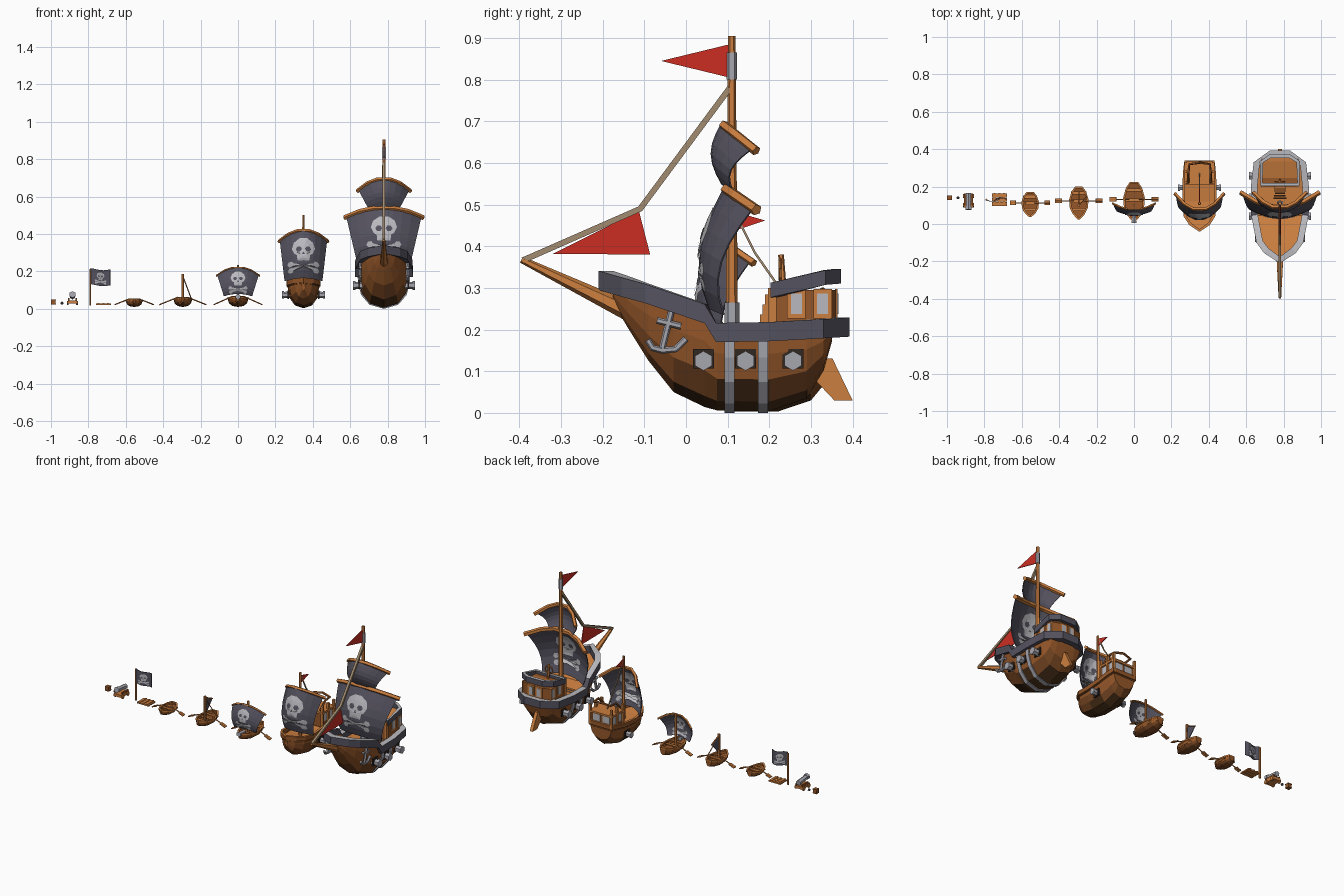
import bpy, bmesh, math
from mathutils import Vector, Matrix

if "Cube" in bpy.data.objects:
    bpy.data.objects.remove(bpy.data.objects["Cube"])
def mat(name, *c):
    m = bpy.data.materials.new(name)
    m.diffuse_color = (*c, 1)
    m.use_nodes = True
    m.node_tree.nodes["Principled BSDF"].inputs["Base Color"].default_value = m.diffuse_color
    return m
HULL, LOWER, KEEL = mat("hull brown", .30, .095, .022), mat("lower hull brown", .18, .06, .016), mat("keel brown", .065, .028, .009)
WOOD, CLOTH = mat("light wood", .60, .21, .05), mat("sail charcoal", .09, .084, .113)
IRON, BONE = mat("iron grey", .38, .38, .43), mat("bone white", .49, .49, .52)
RED, ROPE = mat("flag red", .6, .027, .017), mat("rope tan", .36, .26, .16)
DARK = mat("port black", .03, .02, .015)

def mesh(name, verts, faces, *mats):
    me = bpy.data.meshes.new(name)
    me.from_pydata([tuple(v) for v in verts], [], faces)
    bm = bmesh.new()
    bm.from_mesh(me)
    bmesh.ops.recalc_face_normals(bm, faces=bm.faces)
    bm.to_mesh(me)
    for m in mats:
        me.materials.append(m)
    ob = bpy.data.objects.new(name, me)
    bpy.context.collection.objects.link(ob)
    return ob
def prism(name, pts, vec, m):
    n = len(pts)
    v = [Vector(p) for p in pts]
    v += [p + Vector(vec) for p in v]
    f = [(i, (i+1) % n, n+(i+1) % n, n+i) for i in range(n)]
    return mesh(name, v, f + [list(range(n)), list(range(n, 2*n))], m)
def box(name, c, s, m, tilt=0):
    x, y, z = (k/2 for k in s)
    ob = prism(name, [(-x, -y, -z), (x, -y, -z), (x, y, -z), (-x, y, -z)], (0, 0, s[2]), m)
    ob.data.transform(Matrix.Translation(c) @ Matrix.Rotation(tilt, 4, 'Y'))
def tube(name, pts, r, m, n=6, r2=None):
    pts = [Vector(p) for p in pts]
    k, v, f = len(pts), [], []
    for i, p in enumerate(pts):
        q = (pts[min(i+1, k-1)] - pts[max(i-1, 0)]).to_track_quat('Z', 'Y')
        rad = r + ((r if r2 is None else r2) - r)*i/(k-1)
        v += [p + q @ Vector((rad*math.cos(a), rad*math.sin(a), 0)) for a in [math.tau*(j+.5)/n for j in range(n)]]
    for i in range(k-1):
        f += [(i*n+j, i*n+(j+1) % n, (i+1)*n+(j+1) % n, (i+1)*n+j) for j in range(n)]
    mesh(name, v, f + [list(range(n)), list(range((k-1)*n, k*n))], m)
def hull(name, cx, st, m, low=0, keel=0):
    # lofted sections (y, half width, keel z, top z), darker below two heights
    v, f, n = [], [], 9
    for y, w, zk, zt in st:
        half = [(w*a, zk+(zt-zk)*b) for a, b in [(1, 1), (.98, .72), (.86, .4), (.55, .12)]]
        v += [(cx-x, y, z) for x, z in half] + [(cx, y, zk)] + [(cx+x, y, z) for x, z in half[::-1]]
    for i in range(len(st)-1):
        f += [(i*n+j, i*n+j+1, (i+1)*n+j+1, (i+1)*n+j) for j in range(n-1)]
    ob = mesh(name, v, f + [list(range(n)), list(range(len(v)-n, len(v)))], m, LOWER, KEEL)
    for p in ob.data.polygons:
        p.material_index = int(p.center.z < low) + int(p.center.z < keel)
def band(name, cx, half, t, h, m, top):
    # thick rail following a mirrored outline
    loop = half + [(-x, y, z) for x, y, z in half[::-1] if x > .001]
    n, v, f = len(loop), [], []
    for i, (x, y, z) in enumerate(loop):
        d = (Vector(loop[(i+1) % n][:2]) - Vector(loop[i-1][:2])).normalized()
        ix, iy = cx + x - d.y*t, y + d.x*t
        v += [(cx+x, y, z-h/2), (cx+x, y, z+h/2), (ix, iy, z+h/2), (ix, iy, z-h/2)]
        j = (i+1) % n
        f += [(4*i+k, 4*i+(k+1) % 4, 4*j+(k+1) % 4, 4*j+k) for k in range(4)]
    ob = mesh(name, v, f, m, top)
    for p in ob.data.polygons:
        p.material_index = int(p.normal.z > .75)
def deck(name, cx, half, dz, s, m):
    v = [(cx+k*x*s, y, z+dz) for x, y, z in half for k in (-1, 1)]
    mesh(name, v, [(2*i, 2*i+1, 2*i+3, 2*i+2) for i in range(len(half)-1)], m)
def sheet(name, S, nu, nv):
    v = [S(-1+2*i/nu, j/nv) for j in range(nv+1) for i in range(nu+1)]
    q = [j*(nu+1)+i for j in range(nv) for i in range(nu)]
    mod = mesh(name, v, [(a, a+1, a+nu+2, a+nu+1) for a in q], CLOTH).modifiers.new("thickness", 'SOLIDIFY')
    mod.thickness, mod.offset = .004, 0
def disc(cx, cy, rx, ry, n=6):
    return [(cx+rx*math.cos(math.tau*i/n), cy+ry*math.sin(math.tau*i/n)) for i in range(n)]
def emblem(name, S, v0, su, sv):
    # skull and crossed bones laid on both sides of a cloth
    shapes = [(disc(0, .1, 1, .85, 10), BONE, .005), (disc(-.4, -.05, .27, .25), CLOTH, .007),
              (disc(.4, -.05, .27, .25), CLOTH, .007), ([(0, -.3), (.14, -.55), (-.14, -.55)], CLOTH, .007),
              ([(-.6, -.3), (.6, -.3), (.55, -1.05), (-.55, -1.05)], BONE, .0055)]
    for s in (-1, 1):
        shapes.append(([(-1.2*s, -1.13), (-1.2*s, -1.45), (1.2*s, -2), (1.2*s, -1.68)], BONE, .005))
        shapes += [(disc(s*1.2, z, .3, .27), BONE, .005) for z in (-1.27, -1.87)]
    for pts, m, off in shapes:
        n = len(pts)
        c = (sum(p[0] for p in pts)/n, sum(p[1] for p in pts)/n)
        pts = pts + [((p[0]+c[0])/2, (p[1]+c[1])/2) for p in pts] + [c]
        f = [(i, (i+1) % n, n+(i+1) % n, n+i) for i in range(n)] + [(n+i, n+(i+1) % n, 2*n) for i in range(n)]
        for side in (-1, 1):
            mesh(name, [S(a*su, v0-b*sv) + Vector((0, side*off, 0)) for a, b in pts], f, m)
def sail(name, cx, y0, back, zt, droop, wt, wb, zb, bulge, k, r, skull=None):
    def S(u, v):
        x = u*(wt+(wb-wt)*v)
        return Vector((cx+x, y0+back*(x/wt)**2-bulge*math.sin(math.pi*k*v), zt+(zb-zt)*v-droop*u*u*(1-.7*v)))
    sheet(name, S, 8, 6)
    tube(name+"_yard", [S(u*1.05, 0) for u in (-1, -.6, -.25, .25, .6, 1)], r, WOOD, 5)
    if skull:
        emblem(name+"_skull", S, (zt-skull[1])/(zt-zb), skull[0]*2/(wt+wb), skull[0]/(zt-zb))
def cannon(name, p, d, L, r):
    p, d = Vector(p), Vector(d).normalized()
    tube(name+"_barrel", [p, p+d*L], r, IRON, 6, r*.85)
    tube(name+"_muzzle", [p+d*L*.8, p+d*L], r*1.12, IRON)
def pennant(name, x, pts, m):
    prism(name, [(x-.002, y, z) for y, z in pts], (.004, 0, 0), m)

# crate, ball, gun on carriage
box("crate", (-.987, .14, .036), (.024, .024, .026), HULL)
for z in (.025, .047):
    box("crate_trim", (-.987, .14, z), (.026, .026, .005), HULL)
bpy.ops.mesh.primitive_ico_sphere_add(subdivisions=1, radius=.009, location=(-.941, .14, .03))
bpy.context.object.name = "cannonball"
bpy.context.object.data.materials.append(CLOTH)
box("carriage", (-.885, .125, .037), (.05, .075, .016), WOOD)
for s in (-1, 1):
    box("carriage_cheek", (-.885+s*.02, .13, .05), (.008, .06, .014), HULL)
    for y in (.1, .15):
        tube("carriage_wheel", [(-.885+s*.02, y, .032), (-.885+s*.03, y, .032)], .012, WOOD, 8)
cannon("deck_gun", (-.885, .165, .066), (0, -1, .12), .09, .016)

# flag on pole, plank raft
tube("flag_pole", [(-.79, .13, .018), (-.79, .13, .212)], .006, WOOD)
F = lambda u, v: Vector((-.735+.052*u, .13+.01*math.sin(3*u), .212-.085*v-.006*math.sin(2*u+1)))
sheet("flag_cloth", F, 6, 3)
emblem("flag_skull", F, .38, .4, .25)
for i in range(3):
    box("raft_plank", (-.72, .107+.023*i, .024), (.08, .02, .008), WOOD)
    box("raft_batten", (-.745+.025*i, .13, .028), (.01, .07, .005), WOOD)

# three small boats with oars
def boat(cx, y0, y1, w, zb, zt, reach):
    rows = [(0, .12, .6), (.15, .6, .25), (.35, .93, .05), (.6, 1, 0), (.85, .75, .1), (1, .38, .35)]
    half = [(w*a, y0+(y1-y0)*t, zt+.01*(2*t-1)**2) for t, a, k in rows]
    hull("boat_hull", cx, [(y, x*.93, zb+(zt-zb)*r[2], z) for (x, y, z), r in zip(half, rows)], HULL, zb+.5*(zt-zb))
    band("boat_rim", cx, half, .01, .008, WOOD, WOOD)
    deck("boat_floor", cx, half, -(zt-zb)*.5, .85, HULL)
    for t in (.3, .55, .8):
        box("boat_bench", (cx, y0+(y1-y0)*t, zt-.006), (w*1.6, .017, .005), WOOD)
    y = y0+(y1-y0)*.56
    for s in (-1, 1):
        a, b = Vector((cx+s*w*.5, y, zt+.012)), Vector((cx+s*reach, y, zb+.012))
        tube("oar_shaft", [a, b], .0035, WOOD, 5)
        box("oar_blade", a.lerp(b, .83), ((b-a).length*.36, .024, .005), WOOD, s*math.atan2(a.z-b.z, abs(a.x-b.x)))
boat(-.555, .037, .172, .047, .01, .042, .105)
boat(-.295, .025, .2, .052, .01, .05, .125)
boat(0, .012, .225, .058, .01, .055, .13)
tube("small_mast", [(-.295, .1, .03), (-.295, .1, .187)], .008, WOOD)
pennant("small_sail", -.295, [(.1, .175), (.11, .08), (.168, .145)], CLOTH)
tube("small_boom", [(-.295, .1, .178), (-.294, .172, .145)], .004, WOOD)
tube("small_stay", [(-.295, .1, .175), (-.25, .15, .055)], .003, WOOD, 4)
tube("boat_mast", [(0, .1, .03), (0, .1, .235)], .007, WOOD)
sail("boat_sail", 0, .078, .03, .222, .042, .11, .075, .08, .03, .8, .006, (.038, .165))
cannon("bow_gun", (0, .06, .062), (0, -1, .05), .055, .013)

# medium ship
M = .35
hull("medium_hull", M, [(-.03, .01, .1, .15), (-.005, .045, .055, .145), (.04, .074, .02, .138), (.12, .083, .003, .13),
     (.22, .083, .003, .138), (.3, .078, .03, .155), (.333, .072, .07, .16)], HULL, .085, .04)
mh = [(0, -.042, .155), (.055, -.005, .148), (.084, .04, .14), (.092, .12, .132), (.091, .22, .14), (.086, .3, .156), (.08, .34, .162)]
band("medium_rail", M, mh, .014, .026, HULL, WOOD)
deck("medium_deck", M, mh, -.018, .95, WOOD)
box("medium_cabin", (M, .275, .18), (.135, .1, .09), HULL)
box("medium_upper_deck", (M, .275, .228), (.16, .125, .012), WOOD)
for s in (-1, 1):
    for y in (.222, .28, .333):
        box("medium_post", (M+s*.073, y, .21), (.014, .014, .12), WOOD)
    for y in (.25, .305):
        box("medium_window", (M+s*.068, y, .195), (.006, .04, .052), BONE)
    box("medium_back_window", (M+s*.032, .326, .195), (.05, .006, .052), BONE)
    tube("medium_handrail", [(M+s*.06, .22, .24), (M+s*.06, .27, .285), (M+s*.055, .32, .285), (M, .328, .295)], .007, HULL, 5)
    cannon("medium_gun", (M+s*.06, .195, .075), (s, 0, 0), .055, .018)
    box("medium_port", (M+s*.081, .195, .075), (.008, .045, .045), DARK)
tube("medium_mast", [(M, .11, .1), (M, .11, .502)], .01, WOOD, 6, .007)
sail("medium_sail", M, .075, .08, .42, .055, .125, .1, .165, .05, .8, .01, (.06, .325))
pennant("medium_pennant", M, [(.11, .485), (.11, .435), (.19, .462)], RED)
tube("medium_stay", [(M, .12, .475), (M, .165, .385), (M, .27, .235)], .004, ROPE, 4)

# large ship hull, rail, deck, rudder
B = .78
hull("large_hull", B, [(-.175, .02, .265, .31), (-.14, .06, .205, .295), (-.09, .094, .125, .278), (-.03, .12, .05, .258),
     (.045, .134, .014, .235), (.075, .136, .006, .195), (.2, .136, .004, .195), (.29, .125, .035, .198),
     (.33, .115, .1, .2), (.35, .11, .17, .2)], HULL, .105, .055)
bh = [(0, -.21, .318), (.085, -.155, .302), (.125, -.1, .287), (.153, .045, .238), (.155, .072, .193), (.155, .2, .195),
      (.14, .33, .202), (.055, .392, .206)]
band("large_rail", B, bh, .035, .046, CLOTH, BONE)
deck("large_deck", B, bh, -.012, .9, WOOD)
for y in (.105, .185):
    hull("hull_strap", B, [(y-.012, .141, .0, .185), (y+.012, .141, .0, .185)], IRON)
prism("rudder", [(B-.01, y, z) for y, z in [(.32, .13), (.352, .13), (.4, .03), (.356, .03), (.29, .1)]], (.02, 0, 0), WOOD)

# stern cabin, steps, wheel
prism("large_cabin", [(B+x, y, .19) for x, y in [(-.095, .2), (.095, .2), (.095, .345), (.05, .36), (-.05, .36), (-.095, .345)]],
      (0, 0, .105), HULL)
ch = [(.104, .203, .295), (.108, .335, .325), (.055, .372, .328)]
band("cabin_rail", B, ch, .02, .035, CLOTH, BONE)
deck("cabin_deck", B, ch, -.01, .9, WOOD)
for i in range(4):
    box("deck_grating", (B, .137+.014*i, .188), (.07-.008*i, .007, .008), KEEL)
    box("stair_step", (B, .182+.006*i, .2+.024*i), (.06, .02, .024), WOOD)
tube("wheel_post", [(B, .236, .28), (B, .228, .38)], .007, WOOD)
tube("helm_wheel", [(B+.026*math.cos(i*math.tau/8), .226, .345+.026*math.sin(i*math.tau/8)) for i in range(9)], .004, WOOD, 5)
for s in (-1, 1):
    box("cabin_post", (B+s*.092, .207, .25), (.016, .02, .1), WOOD)
    for y in (.265, .328):
        box("window_frame", (B+s*.096, y, .262), (.006, .044, .07), WOOD)
        box("window_pane", (B+s*.098, y, .262), (.006, .026, .05), BONE)
    box("back_frame", (B+s*.027, .361, .262), (.044, .006, .07), WOOD)
    box("back_pane", (B+s*.027, .363, .262), (.026, .006, .05), BONE)
    # guns and anchor
    for y in (.042, .143, .257):
        box("gun_port", (B+s*(.124 if y > .2 else .131), y, .13), (.008, .05, .046), DARK)
        cannon("large_gun", (B+s*.1, y, .125), (s, 0, 0), .065, .021)
    for part in ([(-.035, .245), (-.057, .155)], [(-.07, .222), (-.012, .208)],
                 [(-.092, .175), (-.08, .156), (-.057, .15), (-.025, .153), (0, .178)]):
        tube("anchor", [(B+s*.126, y, z) for y, z in part], .008, IRON)

# spars, rigging and cloth
tube("large_mast", [(B, .11, .17), (B, .11, .905)], .015, WOOD, 6, .009)
tube("mast_collar", [(B, .11, .185), (B, .11, .265)], .018, IRON)
tube("pennant_sleeve", [(B, .11, .8), (B, .11, .865)], .0125, IRON)
tube("bowsprit", [(B, -.12, .235), (B, -.395, .368)], .024, WOOD, 6, .008)
sail("main_sail", B, .092, .07, .54, .048, .2, .14, .25, .06, .8, .014, (.066, .435))
sail("top_sail", B, .086, .075, .695, .06, .135, .08, .55, .025, 1, .012)
tube("forestay", [(B, -.392, .366), (B, -.11, .49), (B, .105, .78)], .01, ROPE, 4)
pennant("jib", B, [(-.32, .382), (-.113, .485), (-.086, .38)], RED)
pennant("large_pennant", B, [(.105, .885), (.105, .805), (-.06, .845)], RED)
